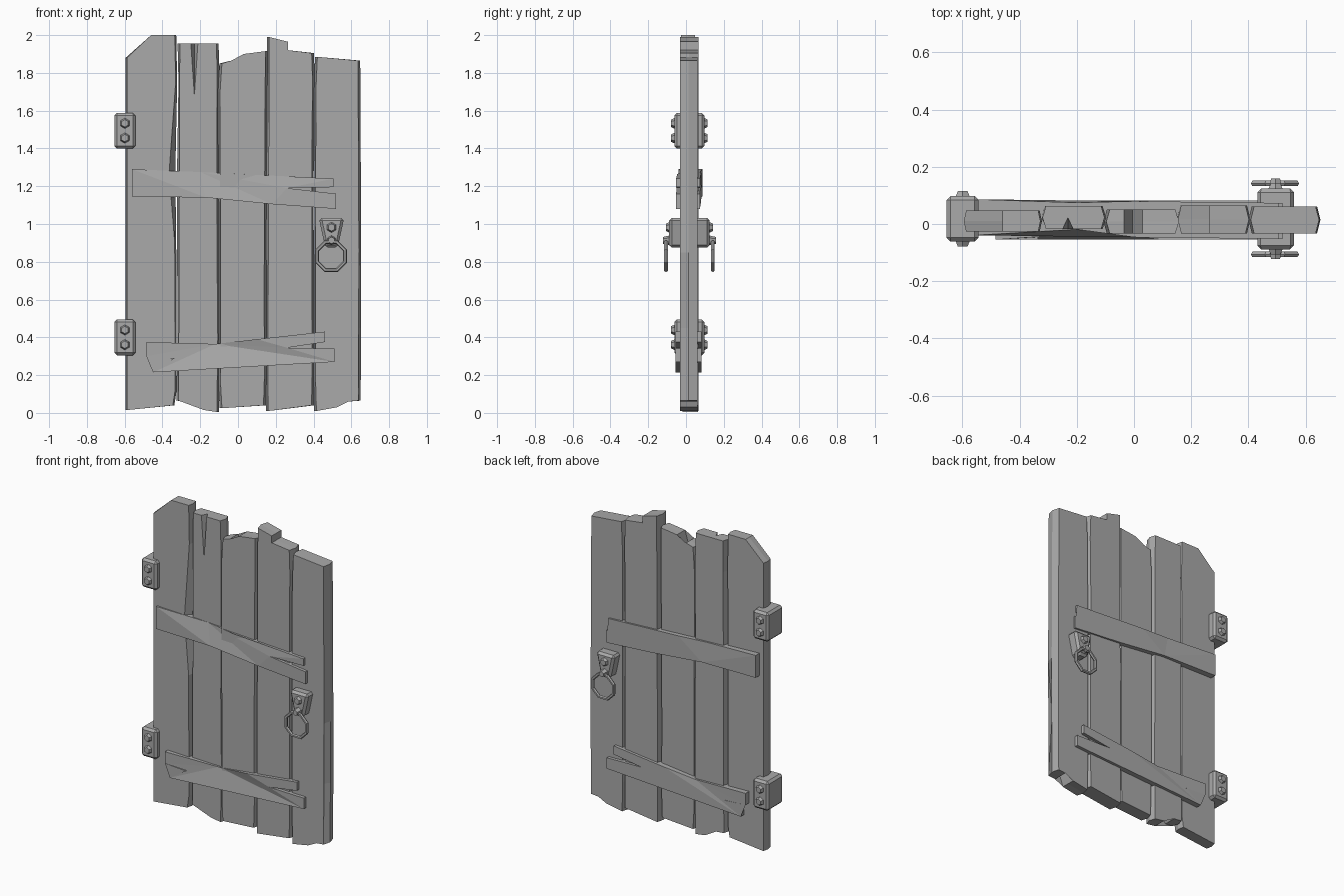
import bpy, bmesh, math
from mathutils import Vector, Matrix

if "Cube" in bpy.data.objects:
    bpy.data.objects.remove(bpy.data.objects["Cube"], do_unlink=True)

grey = bpy.data.materials.new("weathered grey")
grey.use_nodes = True
grey.diffuse_color = (0.4, 0.4, 0.4, 1)
grey.node_tree.nodes["Principled BSDF"].inputs["Base Color"].default_value = grey.diffuse_color


def finish(bm, name):
    bmesh.ops.recalc_face_normals(bm, faces=bm.faces)
    mesh = bpy.data.meshes.new(name)
    bm.to_mesh(mesh)
    bm.free()
    mesh.materials.append(grey)
    obj = bpy.data.objects.new(name, mesh)
    bpy.context.collection.objects.link(obj)
    return obj


def slab(name, outline, front, back, ridge=0.0, skew=0.0):
    """Extrude an x-z outline along y. Extra point values: front edge shift in x, front dent in y.
    A ridge pushes the long side edges outward halfway through the thickness."""
    bm = bmesh.new()
    xs = [p[0] for p in outline]
    lo, hi = min(xs), max(xs)
    mid_x = (lo + hi) / 2
    loops = []
    for t in ((0, 0.5, 1) if ridge else (0, 1)):
        loop = []
        for p in outline:
            x, z = p[:2]
            dx, dy = p[2:] if len(p) > 2 else (0, 0)
            y = front + (back - front) * t - skew * (x - mid_x)
            if t == 0:
                x, y = x + dx, y + dy
            elif t == 1:
                y -= dy * 0.3
            if t == 0.5 and min(p[0] - lo, hi - p[0]) < 0.03:
                x += math.copysign(ridge, x - mid_x)
            loop.append(bm.verts.new((x, y, z)))
        loops.append(loop)
    n = len(outline)
    for a, b in zip(loops, loops[1:]):
        for i in range(n):
            j = (i + 1) % n
            bm.faces.new((a[i], a[j], b[j], b[i]))
    caps = [bm.faces.new(loops[0]), bm.faces.new(loops[-1])]
    bmesh.ops.triangulate(bm, faces=caps)
    return finish(bm, name)


# Five weathered planks with split ends and worn side edges
slab("plank_1", [(-.587, .015), (-.345, .04), (-.333, .12), (-.335, .9), (-.34, 1.27, -.025, 0),
                 (-.33, 1.75), (-.335, 2), (-.46, 2), (-.587, 1.88)], -.027, .047, .008)
plank_2 = slab("plank_2", [(-.315, .065), (-.26, .06), (-.21, .13), (-.18, .015), (-.112, .005),
                           (-.107, .4), (-.112, 1.3, -.004, 0), (-.11, 1.8), (-.115, 1.955),
                           (-.308, 1.955), (-.303, 1.75), (-.312, 1.2, .006, 0), (-.308, .4)],
               -.018, .063, .012)
slab("plank_3", [(-.085, .025), (.135, .04), (.14, .2), (.137, .95), (.143, 1.75), (.145, 1.915),
                 (.03, 1.9), (-.005, 1.78), (-.035, 1.865), (-.085, 1.85), (-.095, 1.7),
                 (-.088, .9), (-.092, .15)], -.033, .05, .012)
slab("plank_4", [(.16, .01), (.39, .04), (.392, .3), (.388, 1.2), (.395, 1.75), (.39, 1.905),
                 (.265, 1.92), (.265, 1.965), (.165, 1.99), (.165, 1.8), (.165, 1.5, .025, 0),
                 (.162, 1.2), (.158, .3)], -.033, .065, .012)
slab("plank_5", [(.415, .01), (.525, .03), (.56, .13), (.585, .06), (.637, .065), (.64, .45, -.035, 0),
                 (.64, .85), (.638, 1.3), (.635, 1.865), (.42, 1.885), (.412, 1.7),
                 (.418, 1.1), (.41, .2)], -.033, .062, .012)

# Tapering split cut into the front of the second plank
bm = bmesh.new()
for co in ((-.256, -.025, 2), (-.206, -.025, 2), (-.231, .028, 2), (-.231, -.025, 1.63)):
    bm.verts.new(co)
bmesh.ops.convex_hull(bm, input=bm.verts)
cutter = finish(bm, "split_cutter")
cutter.hide_render = True
mod = plank_2.modifiers.new("split", "BOOLEAN")
mod.operation, mod.solver, mod.object = "DIFFERENCE", "EXACT", cutter
bpy.context.view_layer.objects.active = plank_2
bpy.ops.object.modifier_apply(modifier=mod.name)
bpy.data.objects.remove(cutter, do_unlink=True)

# Cross beams with splintered ends
slab("upper_beam", [(-.56, 1.145), (-.17, 1.14), (.18, 1.105), (.52, 1.08), (.52, 1.16),
                    (.26, 1.19), (.505, 1.195), (.505, 1.24), (0, 1.265), (-.2, 1.275, 0, .025),
                    (-.56, 1.29)], -.046, .08, skew=.012)
slab("lower_beam", [(-.45, .215), (.51, .27), (.51, .34), (.26, .345), (.46, .375), (.46, .43),
                    (.1, .39), (-.12, .365, 0, .025), (-.485, .375), (-.485, .3), (-.335, .29),
                    (-.45, .26)], -.055, .083)

MID_Y = 0.018


def bolt(name, x, z, surface, side, radius=0.028, height=0.018):
    """Six-sided bolt head with a tapered rim, standing out from the surface."""
    bm = bmesh.new()
    spin = Matrix.Rotation(math.pi / 2, 4, "X") if side < 0 else Matrix.Rotation(-math.pi / 2, 4, "X")
    place = Matrix.Translation((x, MID_Y + side * (surface + height / 2), z)) @ spin
    bmesh.ops.create_cone(bm, cap_ends=True, segments=6, radius1=radius, radius2=radius * 0.7,
                          depth=height, matrix=place)
    finish(bm, name)


def chamfer(obj, width):
    bm = bmesh.new()
    bm.from_mesh(obj.data)
    edges = [e for e in bm.edges if e.calc_face_angle(0) > 0.5]
    bmesh.ops.bevel(bm, geom=edges, offset=width, segments=1, affect="EDGES")
    bm.to_mesh(obj.data)
    bm.free()


# Hinge blocks with two bolts on each face
for label, z0, z1 in (("lower", .305, .495), ("upper", 1.4, 1.588)):
    block = slab(label + "_hinge", [(-.655, z0), (-.543, z0), (-.543, z1), (-.655, z1)],
                 MID_Y - .08, MID_Y + .08)
    chamfer(block, .014)
    for side in (-1, 1):
        for k in (-1, 1):
            bolt(label + "_hinge_bolt", -.599, (z0 + z1) / 2 + k * .039, .079, side)

# Tapered handle plate passing through the door
plate = slab("handle_plate", [(.462, .875), (.528, .875), (.562, 1.032), (.428, 1.032)],
             MID_Y - .107, MID_Y + .107)
chamfer(plate, .014)


def ring(name, center, major, minor, segments):
    bm = bmesh.new()
    rows = []
    for i in range(segments):
        a = math.tau * (i + 0.5) / segments
        out = Vector((math.sin(a), 0, math.cos(a)))
        row = []
        for k in range(6):
            b = math.tau * k / 6
            row.append(bm.verts.new(Vector(center) + out * (major + minor * math.cos(b))
                                    + Vector((0, minor * math.sin(b), 0))))
        rows.append(row)
    for i in range(segments):
        a, b = rows[i], rows[(i + 1) % segments]
        for k in range(6):
            m = (k + 1) % 6
            bm.faces.new((a[k], a[m], b[m], b[k]))
    finish(bm, name)


# Pull ring, retaining pin and bolt on both faces
for side, face in ((-1, "front"), (1, "back")):
    bolt(face + "_handle_bolt", .495, .982, .106, side)
    bolt(face + "_ring_pin", .495, .913, .105, side, .026, .036)
    ring(face + "_pull_ring", (.493, MID_Y + side * .124, .83), .08, .011, 8)
